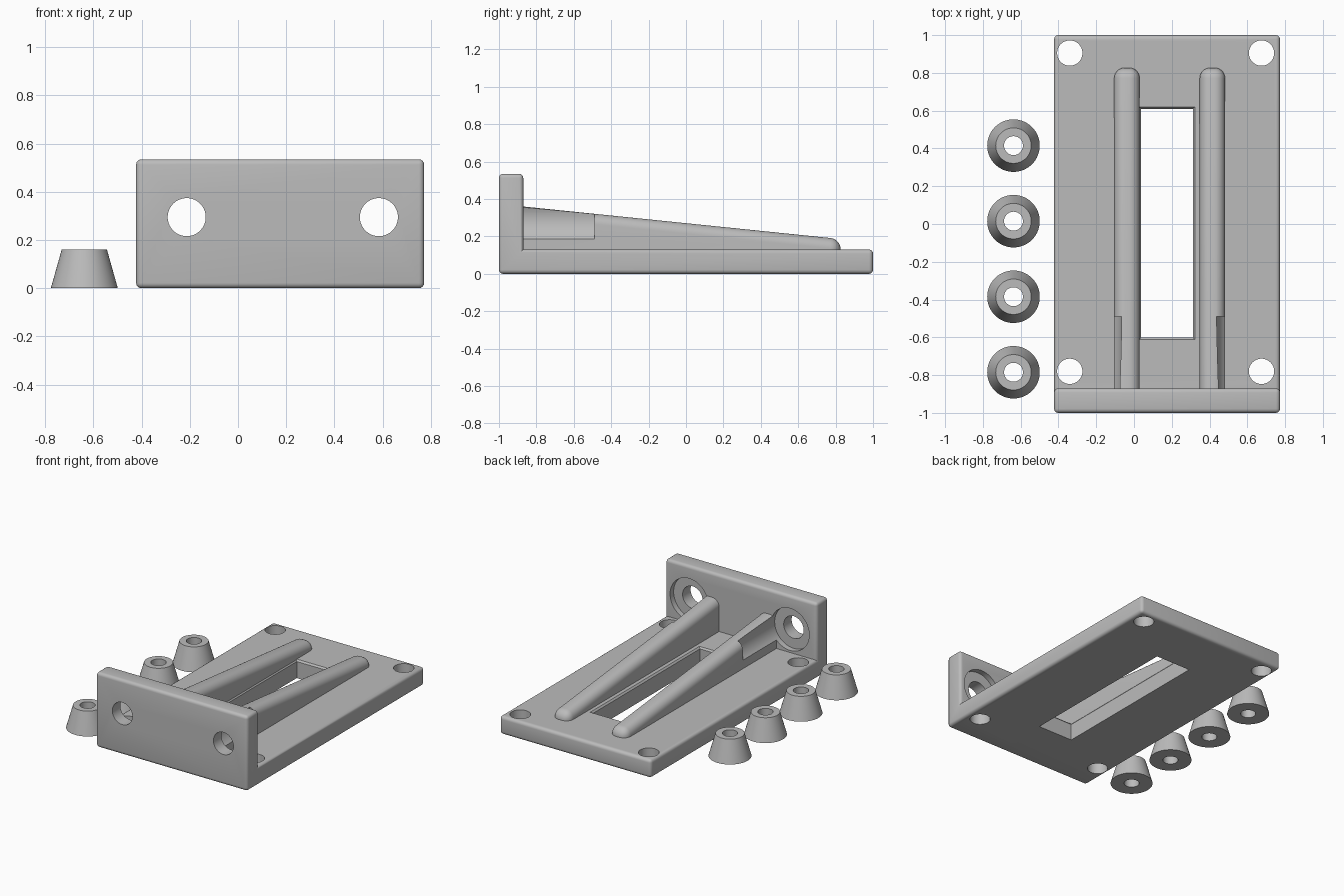
import bpy, bmesh, math
from mathutils import Matrix, Vector

default = bpy.data.objects.get("Cube")
if default:
    bpy.data.objects.remove(default)

grey = bpy.data.materials.new("plain grey")
grey.use_nodes = True
grey.diffuse_color = (0.5, 0.5, 0.5, 1)
grey.node_tree.nodes["Principled BSDF"].inputs["Base Color"].default_value = (0.5, 0.5, 0.5, 1)


def add_object(name, bm):
    bmesh.ops.recalc_face_normals(bm, faces=bm.faces)
    mesh = bpy.data.meshes.new(name)
    bm.to_mesh(mesh)
    bm.free()
    mesh.materials.append(grey)
    obj = bpy.data.objects.new(name, mesh)
    bpy.context.collection.objects.link(obj)
    return obj


def side_prism(profile, x0, x1):
    """Extrude a (y, z) profile along x."""
    bm = bmesh.new()
    face = bm.faces.new([bm.verts.new((x0, y, z)) for y, z in profile])
    new = bmesh.ops.extrude_face_region(bm, geom=[face])["geom"]
    moved = [v for v in new if isinstance(v, bmesh.types.BMVert)]
    bmesh.ops.translate(bm, verts=moved, vec=(x1 - x0, 0, 0))
    bmesh.ops.recalc_face_normals(bm, faces=bm.faces)
    return bm


def round_edges(bm, edges, radius, segments):
    bmesh.ops.bevel(bm, geom=edges, offset=radius, segments=segments,
                    profile=0.5, affect='EDGES', clamp_overlap=True)


def cylinder(name, start, end, r1, r2=None, sides=64):
    a, b = Vector(start), Vector(end)
    turn = (b - a).to_track_quat('Z', 'Y').to_matrix().to_4x4()
    bm = bmesh.new()
    bmesh.ops.create_cone(bm, cap_ends=True, segments=sides, radius1=r1,
                          radius2=r1 if r2 is None else r2, depth=(b - a).length,
                          matrix=Matrix.Translation((a + b) / 2) @ turn)
    return add_object(name, bm)


def select_only(obj):
    bpy.ops.object.select_all(action='DESELECT')
    obj.select_set(True)
    bpy.context.view_layer.objects.active = obj


def cut(obj, cutters):
    for cutter in cutters:
        mod = obj.modifiers.new("cut", 'BOOLEAN')
        mod.operation, mod.solver, mod.object = 'DIFFERENCE', 'EXACT', cutter
        select_only(obj)
        bpy.ops.object.modifier_apply(modifier=mod.name)


def finish(obj):
    select_only(obj)
    bpy.ops.object.shade_smooth_by_angle(angle=math.radians(30))


# L-shaped bracket: base plate and upright wall
LEFT, RIGHT, THICK, WALL = -0.423, 0.773, 0.13, -0.87
bm = side_prism([(-1, 0), (1, 0), (1, THICK), (WALL, THICK), (WALL, 0.535), (-1, 0.535)],
                LEFT, RIGHT)
round_edges(bm, [e for e in bm.edges if e.is_convex], 0.022, 4)
bracket = add_object("bracket", bm)

# Cutters
cutters = [cylinder("plate_hole", (x, y, -0.1), (x, y, 0.3), 0.067)
           for x in (-0.34, 0.675) for y in (-0.78, 0.905)]
wall_centres = (-0.213, 0.585)
cutters += [cylinder("wall_hole", (x, -1.1, 0.295), (x, -0.8, 0.295), 0.079)
            for x in wall_centres]
pockets = [cylinder("tool_pocket", (x, -0.91, 0.295), (x, -0.49, 0.295), 0.15)
           for x in wall_centres]
cutters += pockets
S0, S1, E0, E1 = 0.037, 0.312, -0.602, 0.61
cutters.append(add_object("slot", side_prism(
    [(E0, -0.1), (E1, -0.1), (E1, 0.3), (E0, 0.3)], S0, S1)))

# Chamfer around the top of the slot
bm = side_prism([(E0, 0.118), (E1, 0.118), (E1, 0.142), (E0, 0.142)], S0, S1)
for v in bm.verts:
    if v.co.z > THICK:
        v.co.x += 0.02 if v.co.x > 0.1 else -0.02
        v.co.y += 0.02 if v.co.y > 0 else -0.02
cutters.append(add_object("slot_chamfer", bm))

cut(bracket, cutters)
finish(bracket)

# Sloping ribs with rounded tops and ends
for name, x0, x1 in (("right_rib", -0.105, 0.03), ("left_rib", 0.348, 0.482)):
    bm = side_prism([(-0.89, 0.1), (0.827, 0.1), (0.827, 0.186), (-0.89, 0.362)], x0, x1)
    edges = []
    for e in bm.edges:
        mid = (e.verts[0].co + e.verts[1].co) / 2
        at_end = mid.y > 0.8
        along = abs(e.verts[0].co.y - e.verts[1].co.y) > 1
        if mid.z > 0.11 and (at_end or along):
            edges.append(e)
    round_edges(bm, edges, 0.055, 7)
    rib = add_object(name, bm)
    cut(rib, pockets)
    finish(rib)

# Row of four tapered feet with through holes
for i in range(4):
    x, y = -0.638, 0.415 - 0.4 * i
    foot = cylinder(f"foot_{i + 1}", (x, y, 0), (x, y, 0.16), 0.139, 0.094)
    bore = cylinder("foot_bore", (x, y, -0.1), (x, y, 0.3), 0.05)
    cut(foot, [bore])
    finish(foot)
    cutters.append(bore)

for cutter in cutters:
    bpy.data.objects.remove(cutter)
